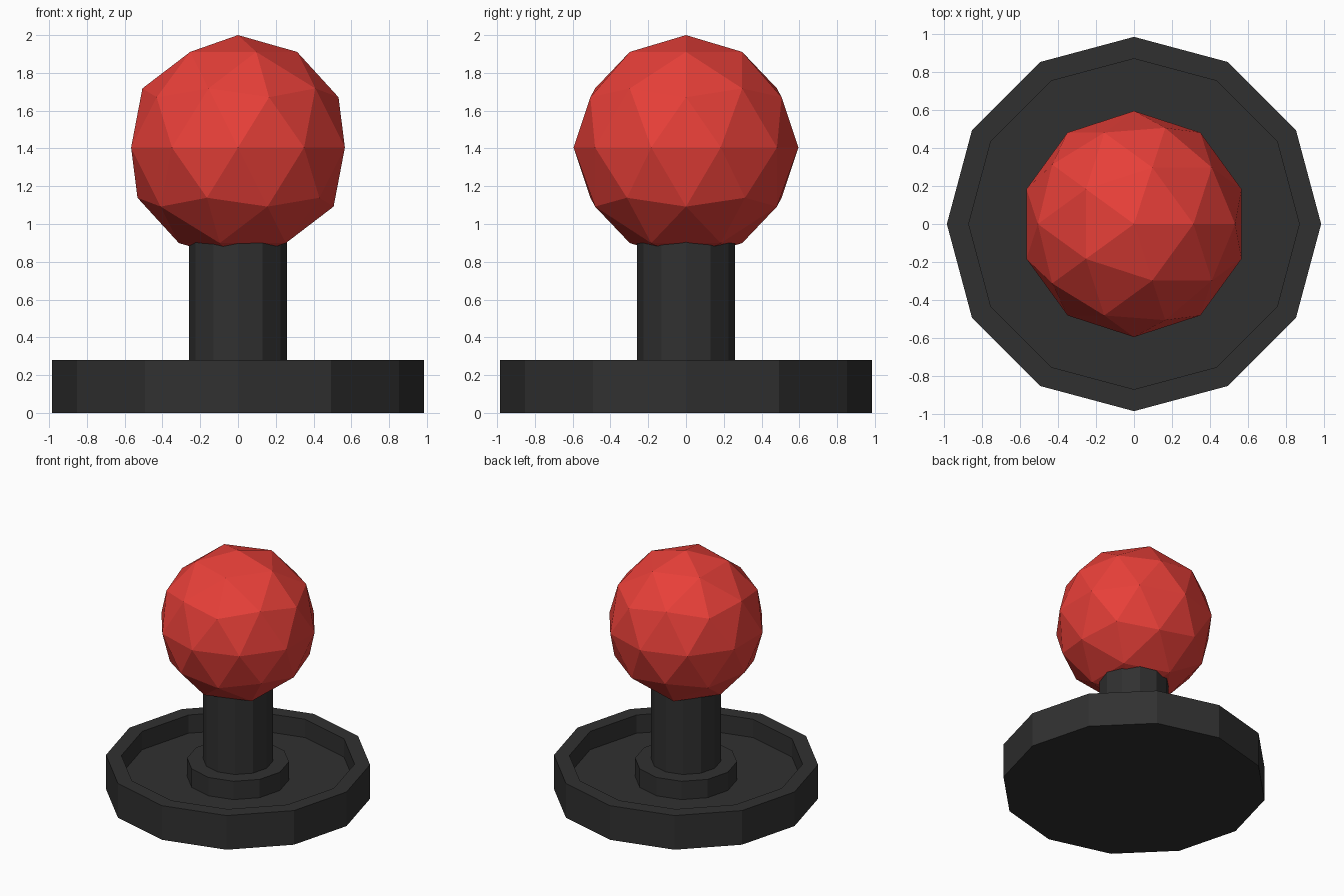
import bpy, bmesh
from math import cos, sin, tau

if "Cube" in bpy.data.objects:
    bpy.data.objects.remove(bpy.data.objects["Cube"])

SIDES = 12


def material(name, rgb):
    m = bpy.data.materials.new(name)
    m.diffuse_color = (*rgb, 1)
    m.use_nodes = True
    m.node_tree.nodes["Principled BSDF"].inputs["Base Color"].default_value = m.diffuse_color
    return m


def finish(name, bm, mat):
    bmesh.ops.recalc_face_normals(bm, faces=bm.faces)
    mesh = bpy.data.meshes.new(name)
    bm.to_mesh(mesh)
    bm.free()
    mesh.materials.append(mat)
    ob = bpy.data.objects.new(name, mesh)
    bpy.context.collection.objects.link(ob)
    return ob


def lathe(name, profile, mat):
    """Revolve (radius, z) points into a faceted solid, capped at both ends."""
    bm = bmesh.new()
    rings = [[bm.verts.new((r * cos(tau * i / SIDES), r * sin(tau * i / SIDES), z))
              for i in range(SIDES)] for r, z in profile]
    for a, b in zip(rings, rings[1:]):
        for i in range(SIDES):
            j = (i + 1) % SIDES
            bm.faces.new((a[i], a[j], b[j], b[i]))
    bm.faces.new(rings[0])
    bm.faces.new(rings[-1])
    return finish(name, bm, mat)


black = material("black_plastic", (0.03, 0.03, 0.03))
red = material("red_plastic", (0.8, 0.05, 0.04))

# Dished base with raised rim, central collar and shaft
lathe("base_and_shaft", [
    (0.985, 0.0), (0.985, 0.28), (0.87, 0.28), (0.87, 0.13),
    (0.38, 0.13), (0.38, 0.28), (0.26, 0.28), (0.26, 1.0)], black)

# Faceted ball knob
bm = bmesh.new()
bmesh.ops.create_icosphere(bm, subdivisions=2, radius=0.595)
bmesh.ops.translate(bm, verts=bm.verts, vec=(0, 0, 1.405))
finish("ball_knob", bm, red)
